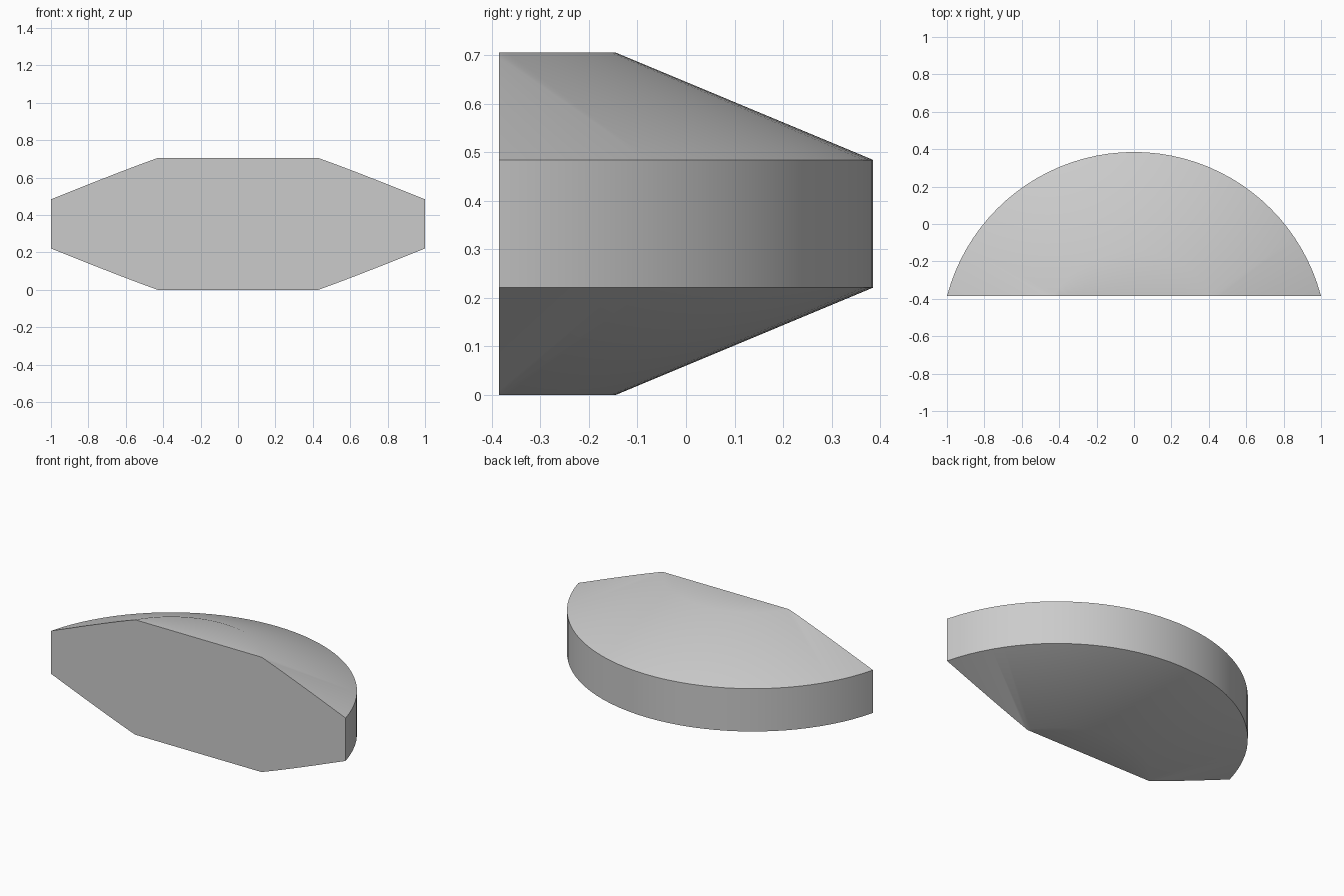
import bpy
import bmesh
import math
from mathutils import Vector

if "Cube" in bpy.data.objects:
    bpy.data.objects.remove(bpy.data.objects["Cube"], do_unlink=True)

RIM_R, TOP_R = 1.034, 0.504      # outer rim and flat cap radii
HEIGHT, RIM_LOW, RIM_HIGH = 0.705, 0.221, 0.484
AXIS_Y, CUT_Y = -0.649, -0.385   # lathe axis and flat front

grey = bpy.data.materials.new("plain grey")
grey.use_nodes = True
colour = (0.6, 0.6, 0.6, 1)
grey.diffuse_color = colour
grey.node_tree.nodes["Principled BSDF"].inputs["Base Color"].default_value = colour

# Lathe the bevelled disc profile around a vertical axis
bm = bmesh.new()
profile = [(0, 0), (TOP_R, 0), (RIM_R, RIM_LOW), (RIM_R, RIM_HIGH), (TOP_R, HEIGHT), (0, HEIGHT)]
verts = [bm.verts.new((0, AXIS_Y + r, z)) for r, z in profile]
edges = [bm.edges.new(pair) for pair in zip(verts, verts[1:])]
bmesh.ops.spin(bm, geom=verts + edges, cent=(0, AXIS_Y, 0), axis=(0, 0, 1),
               angle=math.tau, steps=96, use_merge=True)
bmesh.ops.remove_doubles(bm, verts=bm.verts, dist=0.0001)

# Slice off the front and close it with one flat face
cut = bmesh.ops.bisect_plane(bm, geom=bm.verts[:] + bm.edges[:] + bm.faces[:],
                             plane_co=Vector((0, CUT_Y, 0)), plane_no=Vector((0, 1, 0)),
                             clear_inner=True)
rim = [e for e in cut["geom_cut"] if isinstance(e, bmesh.types.BMEdge)]
bmesh.ops.edgeloop_fill(bm, edges=rim)
bmesh.ops.recalc_face_normals(bm, faces=bm.faces)

mesh = bpy.data.meshes.new("bevelled_disc_segment")
bm.to_mesh(mesh)
bm.free()
mesh.materials.append(grey)
disc = bpy.data.objects.new("bevelled_disc_segment", mesh)
bpy.context.collection.objects.link(disc)

# Smooth shading with sharp rim and cut edges
bpy.ops.object.select_all(action="DESELECT")
disc.select_set(True)
bpy.context.view_layer.objects.active = disc
bpy.ops.object.shade_smooth_by_angle(angle=math.radians(30))
